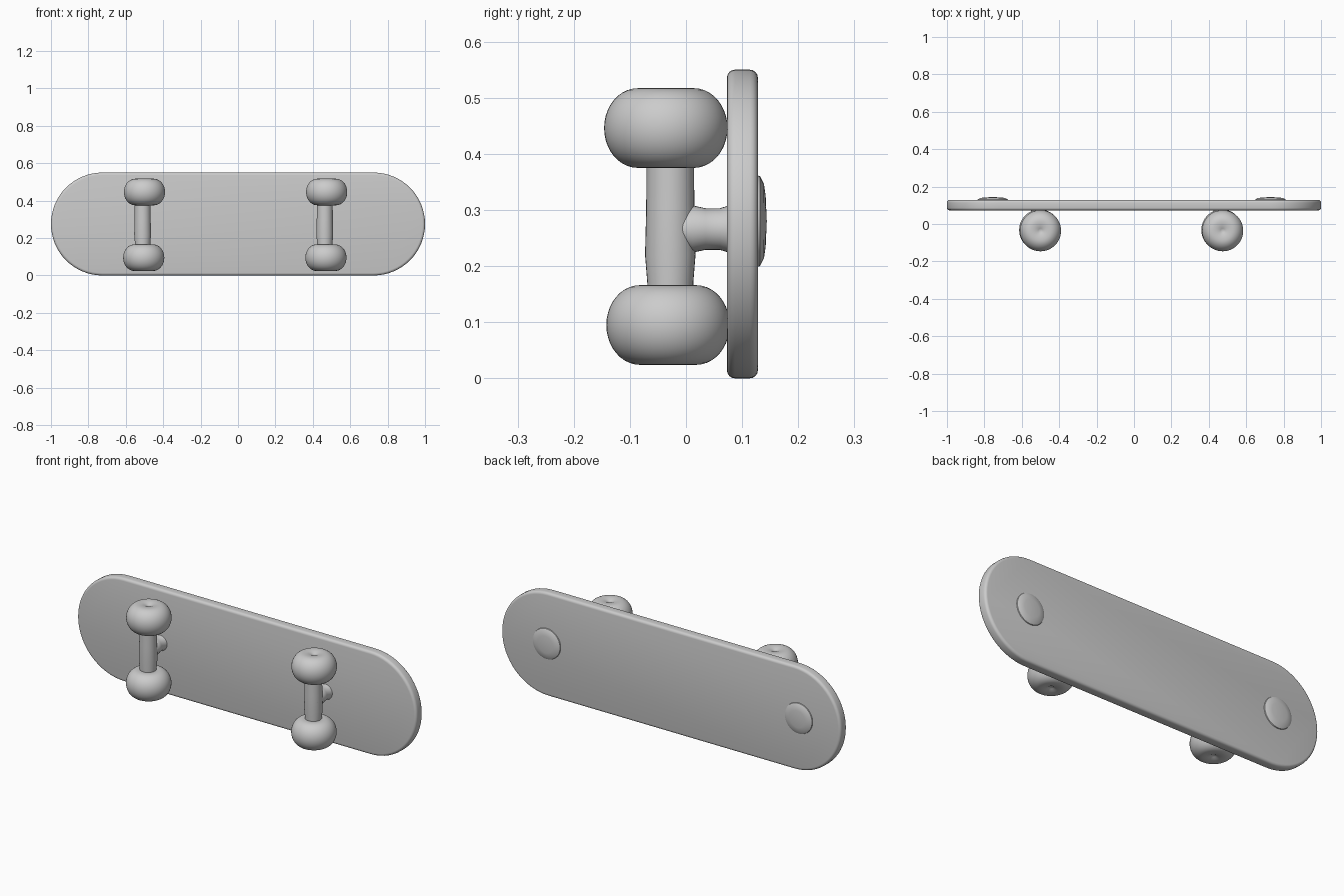
import bpy, bmesh, math
from mathutils import Matrix, Vector

cube = bpy.data.objects.get("Cube")
if cube:
    bpy.data.objects.remove(cube, do_unlink=True)

grey = bpy.data.materials.new("plain grey")
grey.use_nodes = True
GREY = (0.6, 0.6, 0.6, 1.0)
grey.diffuse_color = GREY
grey.node_tree.nodes["Principled BSDF"].inputs["Base Color"].default_value = GREY


def finish(name, bm, angle=40):
    """Turn a bmesh into a smooth-shaded grey object."""
    bmesh.ops.recalc_face_normals(bm, faces=bm.faces)
    mesh = bpy.data.meshes.new(name)
    bm.to_mesh(mesh)
    bm.free()
    obj = bpy.data.objects.new(name, mesh)
    bpy.context.collection.objects.link(obj)
    mesh.materials.append(grey)
    bpy.ops.object.select_all(action='DESELECT')
    obj.select_set(True)
    bpy.context.view_layer.objects.active = obj
    bpy.ops.object.shade_smooth_by_angle(angle=math.radians(angle))
    return obj


def lathe(name, profile, origin, axis='Z', steps=48):
    """Revolve (radius, height) points about z or y; both ends are closed."""
    bm = bmesh.new()
    verts = [bm.verts.new((r, 0, h)) for r, h in profile]
    edges = [bm.edges.new(pair) for pair in zip(verts, verts[1:])]
    bmesh.ops.spin(bm, geom=verts + edges, cent=(0, 0, 0), axis=(0, 0, 1),
                   angle=math.tau, steps=steps, use_duplicate=False)
    bmesh.ops.remove_doubles(bm, verts=bm.verts, dist=1e-5)
    turn = Matrix.Rotation(-math.pi / 2, 4, 'X') if axis == 'Y' else Matrix()
    bm.transform(Matrix.Translation(Vector(origin)) @ turn)
    return finish(name, bm)


# Deck: stadium outline with rounded rims
END_X, RADIUS, MID_Z = 0.725, 0.275, 0.275
BACK, FRONT = 0.128, 0.073
bm = bmesh.new()
outline = []
for side in (1, -1):
    for i in range(33):
        a = math.radians(-90 + 180 * i / 32)
        outline.append(bm.verts.new((side * (END_X + RADIUS * math.cos(a)), FRONT,
                                     MID_Z + side * RADIUS * math.sin(a))))
face = bm.faces.new(outline)
ext = bmesh.ops.extrude_face_region(bm, geom=[face])
bmesh.ops.translate(bm, vec=(0, BACK - FRONT, 0),
                    verts=[v for v in ext["geom"] if isinstance(v, bmesh.types.BMVert)])
rims = [e for e in bm.edges if abs(e.verts[0].co.y - e.verts[1].co.y) < 1e-5]
bmesh.ops.bevel(bm, geom=rims, offset=0.014, segments=4, profile=0.5, affect='EDGES')
finish("deck", bm)

# Low raised mounting pads on the riding face
for name, x in (("right_pad", -0.755), ("left_pad", 0.73)):
    lathe(name, [(0, -0.01), (0.085, -0.01), (0.08, 0.004), (0.066, 0.011),
                 (0.045, 0.014), (0, 0.016)], (x, BACK, 0.28), 'Y')

# Wheel profile: flat-ended, fully rounded tread with a small hub dimple
R, HALF, ROUND = 0.11, 0.071, 0.06
tread = [(R - ROUND + ROUND * math.cos(a), HALF * math.sin(a))
         for a in (math.radians(-90 + 180 * i / 20) for i in range(21))]
wheel = ([(0, -HALF + 0.012), (0.012, -HALF + 0.008), (0.026, -HALF + 0.001)]
         + tread
         + [(0.026, HALF - 0.001), (0.012, HALF - 0.008), (0, HALF - 0.012)])

# Trucks: axle, stem to the deck, and two wheels each
for side, x, axle_x in (("right", -0.502, -0.51), ("left", 0.472, 0.464)):
    lathe(side + "_axle", [(0, 0.12), (0.041, 0.12), (0.041, 0.17), (0.045, 0.22),
                           (0.043, 0.30), (0.042, 0.42), (0, 0.42)],
          (axle_x, -0.028, 0), steps=32)
    lathe(side + "_stem", [(0, -0.05), (0.038, -0.05), (0.038, 0.0), (0.042, 0.012), (0.037, 0.035),
                           (0.037, 0.06), (0.043, 0.08), (0, 0.08)],
          (axle_x, 0, 0.266), 'Y', steps=32)
    lathe(side + "_lower_wheel", wheel, (x - 0.002, -0.032, 0.095))
    lathe(side + "_upper_wheel", wheel, (x + 0.002, -0.036, 0.446))
